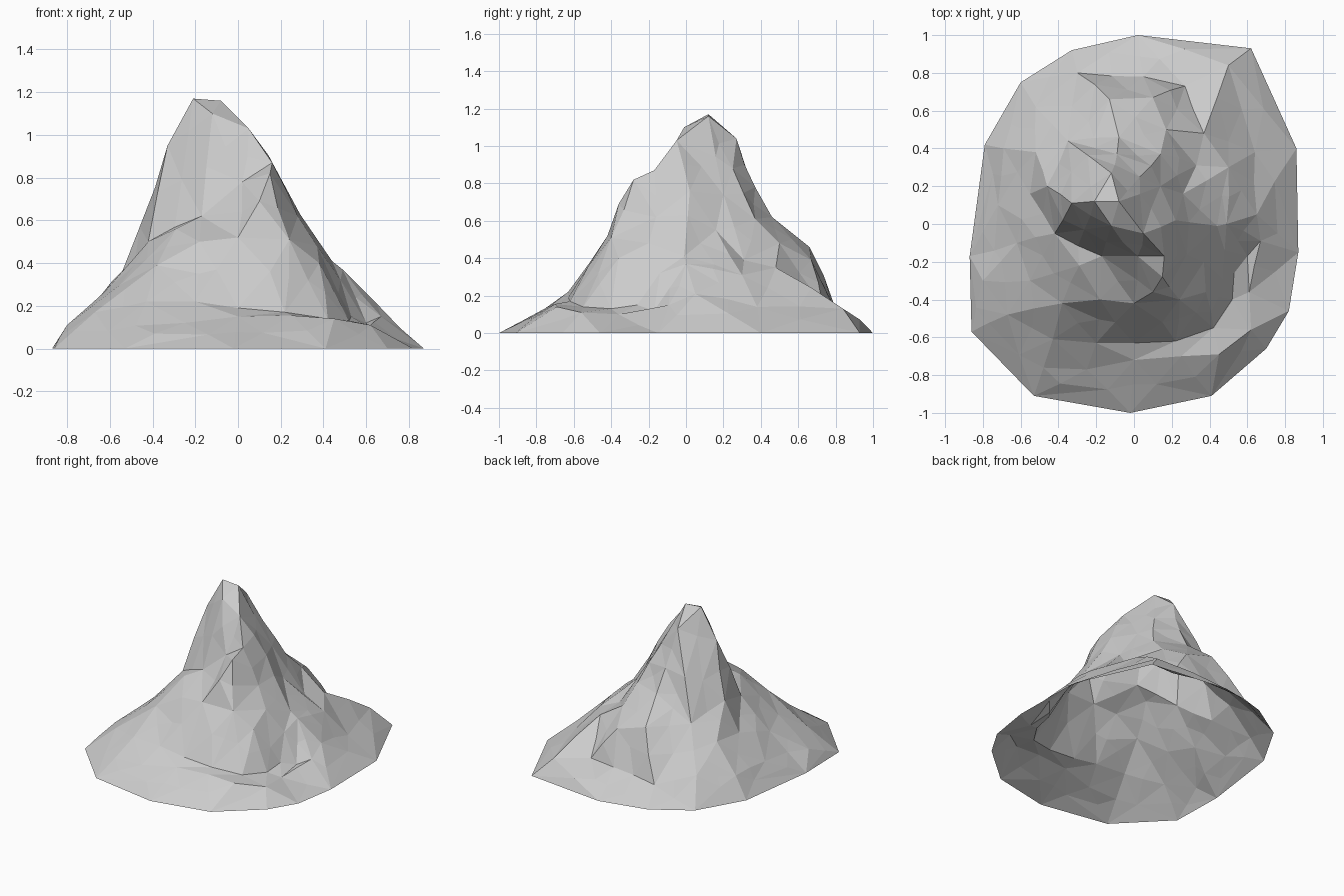
import bpy
import bmesh
import random
from mathutils import Vector
from mathutils.geometry import delaunay_2d_cdt

random.seed(4)

# Remove the default object
default_cube = bpy.data.objects.get("Cube")
if default_cube:
    bpy.data.objects.remove(default_cube, do_unlink=True)

# Single stone colour
stone = bpy.data.materials.new("light_grey_stone")
stone.use_nodes = True
stone_colour = (.6, .6, .6, 1)
stone.diffuse_color = stone_colour
stone_shader = next(node for node in stone.node_tree.nodes if node.type == "BSDF_PRINCIPLED")
stone_shader.inputs["Base Color"].default_value = stone_colour
stone_shader.inputs["Roughness"].default_value = .9

points = []
breaklines = []


def add_breakline(path, closed=False):
    """Register a terrain line whose consecutive points must share an edge."""
    first = len(points)
    points.extend(Vector(p) for p in path)
    last = len(points) - 1
    breaklines.extend((i, i + 1) for i in range(first, last))
    if closed:
        breaklines.append((last, first))


def add_spots(spots):
    """Register loose terrain points that carry no line."""
    points.extend(Vector(p) for p in spots)


# Ground outline, all at height zero
ground_outline = [
    (.02, 1), (.62, .93), (.86, .4), (.87, -.15), (.82, -.46), (.7, -.66), (.41, -.91),
    (-.02, -1), (-.53, -.91), (-.86, -.57), (-.87, -.17), (-.79, .42), (-.6, .75), (-.33, .92),
]
add_breakline([(x, y, 0) for x, y in ground_outline], closed=True)

# Crest running from the left flank over the summit to the front spur
summit_crest = [
    (-.72, .1, .15), (-.55, .16, .34), (-.46, .2, .57), (-.33, .11, .95), (-.21, .12, 1.17),
    (-.12, -.01, 1.1), (.05, -.05, 1.03), (.16, -.17, .87), (.15, -.28, .82), (.1, -.36, .69),
]
add_breakline(summit_crest)

# Back ridge dropping from the summit to a shoulder
back_ridge = [(-.08, .12, 1.16), (-.12, .27, 1.04), (-.09, .37, .78), (-.08, .46, .62), (-.13, .66, .46)]
add_breakline(back_ridge)
back_shoulder = [(.1, .67, .39), (.17, .5, .48), (.14, .37, .61), (.14, .2, .74)]
add_breakline(back_shoulder)

# Foot of the shoulder and of the back left slope
back_foot = [(.27, .73, .15), (.05, .78, .16), (-.3, .8, .13), (-.52, .62, .19), (-.69, .4, .15)]
add_breakline(back_foot)

# Hollow and shelf under the steep front face
front_shelf = [(-.42, -.05, .5), (-.29, -.22, .56), (-.17, -.17, .62), (.02, -.17, .78)]
add_breakline(front_shelf)

# Edge where the front bulge turns steep
front_brow = [(-.55, -.3, .3), (-.38, -.42, .39), (-.18, -.4, .5), (0, -.42, .52), (.24, -.4, .51), (.38, -.36, .4)]
add_breakline(front_brow)

# Break between the front wall and the apron
front_foot = [
    (-.67, -.48, .17), (-.43, -.61, .22), (-.2, -.63, .22), (0, -.63, .19),
    (.22, -.62, .17), (.42, -.55, .14), (.52, -.4, .13),
]
add_breakline(front_foot)

# Raised outer lip of the front apron
apron_lip = [(-.25, -.77, .12), (0, -.72, .15), (.25, -.7, .155), (.45, -.69, .14), (.62, -.56, .11)]
add_breakline(apron_lip)

# Right spur, the notch beside it and the low ridge outside the notch
right_spur = [(.22, .02, .76), (.29, .01, .63), (.44, -.01, .41), (.49, 0, .37), (.48, -.14, .32), (.47, -.29, .26)]
add_breakline(right_spur)
right_notch = [(.53, -.26, .15), (.6, -.17, .12)]
add_breakline(right_notch)
low_ridge = [(.64, .38, .14), (.65, .05, .21), (.67, -.09, .15), (.61, -.36, .1)]
add_breakline(low_ridge)

# Gully on the back right side
back_gully = [(.26, .16, .55), (.33, .31, .39), (.37, .48, .35), (.5, .84, .13)]
add_breakline(back_gully)

# Loose points on the broad slopes
add_spots([
    (-.35, .44, .46), (-.52, .38, .35), (-.8, -.3, .11), (-.62, -.1, .27), (-.1, -.52, .37),
    (.15, -.52, .36), (.03, .25, .88), (.28, -.16, .62), (.37, -.2, .48), (.5, .3, .31),
])

# Triangulate the survey points along the breaklines
flat_points = [p.xy for p in points]
verts, _, faces, *_ = delaunay_2d_cdt(flat_points, breaklines, [], 0, .0001)


def survey_height(v):
    """Height of the registered point nearest to a flat position."""
    return min(points, key=lambda p: (p.xy - v).length_squared).z


terrain = bmesh.new()
terrain_verts = [terrain.verts.new((v.x, v.y, survey_height(v))) for v in verts]
for face in faces:
    terrain.faces.new([terrain_verts[i] for i in face])

# Break up long inner edges into smaller, slightly uneven rock facets
long_edges = [e for e in terrain.edges if not e.is_boundary and e.calc_length() > .27]
split = bmesh.ops.subdivide_edges(terrain, edges=long_edges, cuts=1)
bmesh.ops.triangulate(terrain, faces=terrain.faces[:])
for item in split["geom_inner"]:
    if isinstance(item, bmesh.types.BMVert) and not item.is_boundary:
        item.co += Vector(random.uniform(-.01, .01) for _ in range(3))

# Flat shaded shell, open underneath
bmesh.ops.recalc_face_normals(terrain, faces=terrain.faces[:])
if sum(face.normal.z for face in terrain.faces) < 0:
    bmesh.ops.reverse_faces(terrain, faces=terrain.faces[:])
mesh = bpy.data.meshes.new("mountain")
terrain.to_mesh(mesh)
terrain.free()
mesh.materials.append(stone)
mountain = bpy.data.objects.new("mountain", mesh)
bpy.context.collection.objects.link(mountain)
